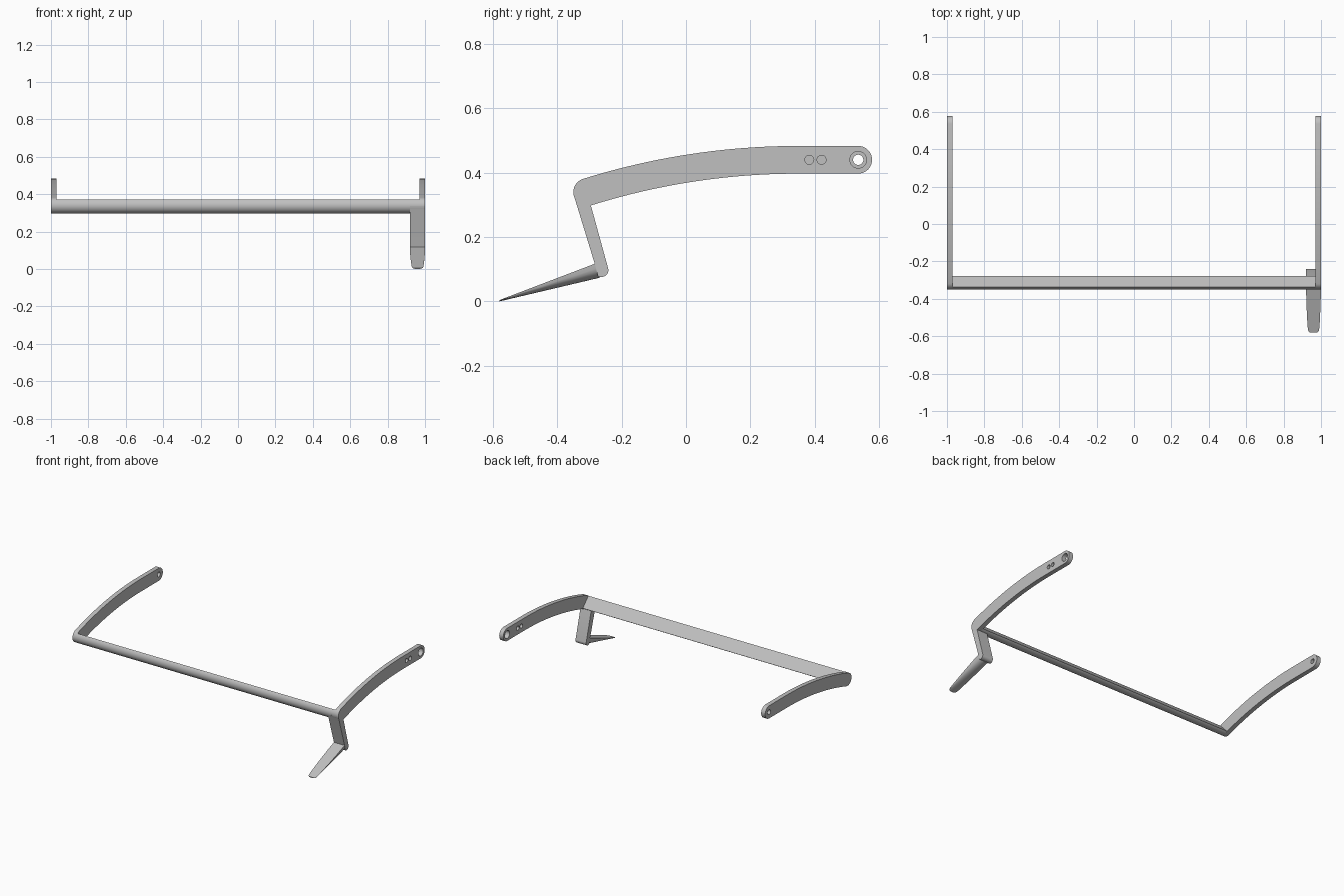
import bpy, bmesh, math
from math import sin, cos, pi, radians
from mathutils import Matrix, Vector

if "Cube" in bpy.data.objects:
    bpy.data.objects.remove(bpy.data.objects["Cube"], do_unlink=True)

steel = bpy.data.materials.new("grey_steel")
steel.use_nodes = True
steel.diffuse_color = (0.53, 0.53, 0.53, 1)
steel.node_tree.nodes["Principled BSDF"].inputs["Base Color"].default_value = (0.53, 0.53, 0.53, 1)


def add_object(name, bm):
    mesh = bpy.data.meshes.new(name)
    bmesh.ops.recalc_face_normals(bm, faces=bm.faces)
    bm.to_mesh(mesh)
    bm.free()
    mesh.materials.clear()
    mesh.materials.append(steel)
    obj = bpy.data.objects.new(name, mesh)
    bpy.context.collection.objects.link(obj)
    bpy.ops.object.select_all(action='DESELECT')
    obj.select_set(True)
    bpy.context.view_layer.objects.active = obj
    bpy.ops.object.shade_smooth_by_angle(angle=radians(35))
    return obj


def arc(center, r, start, end, n):
    """Points of an arc in the side plane (y, z), angles in degrees."""
    return [(center[0] + r * cos(radians(start + (end - start) * i / n)),
             center[1] + r * sin(radians(start + (end - start) * i / n))) for i in range(n + 1)]


def plate(name, outlines, x0, x1):
    """Extrude side outlines from x0 to x1; inner outlines become holes."""
    curve = bpy.data.curves.new(name + "_outline", 'CURVE')
    curve.dimensions = '2D'
    curve.fill_mode = 'BOTH'
    curve.extrude = (x1 - x0) / 2
    for pts in outlines:
        spline = curve.splines.new('POLY')
        spline.points.add(len(pts) - 1)
        for p, (y, z) in zip(spline.points, pts):
            p.co = (y, z, 0, 1)
        spline.use_cyclic_u = True
    helper = bpy.data.objects.new(name + "_outline", curve)
    bpy.context.collection.objects.link(helper)
    bpy.context.view_layer.update()
    mesh = bpy.data.meshes.new_from_object(helper.evaluated_get(bpy.context.evaluated_depsgraph_get()))
    bpy.data.objects.remove(helper, do_unlink=True)
    bpy.data.curves.remove(curve)
    bm = bmesh.new()
    bm.from_mesh(mesh)
    bpy.data.meshes.remove(mesh)
    bmesh.ops.remove_doubles(bm, verts=bm.verts, dist=0.0001)
    # side plane (local x, y, depth) becomes (y, z, x)
    turn = Matrix(((0, 0, 1, (x0 + x1) / 2), (1, 0, 0, 0), (0, 1, 0, 0), (0, 0, 0, 1)))
    bmesh.ops.transform(bm, matrix=turn, verts=bm.verts)
    return add_object(name, bm)


# Arm outline: a straight rear end, then a gentle bow down to the round front corner
HALF = 0.043
PIVOT = (0.535, 0.44)
BOW = 2.2
bow_center = (0.35, PIVOT[1] - BOW)
CORNER = (-0.307, bow_center[1] + math.sqrt(BOW ** 2 - (0.35 + 0.307) ** 2))
tilt = math.degrees(math.asin((0.35 + 0.307) / BOW))

arm = arc(PIVOT, HALF, -90, 90, 20)
arm += arc(bow_center, BOW + HALF, 90, 90 + tilt, 20)
arm += arc(CORNER, HALF, 90 + tilt, 270 + tilt, 20)[1:-1]
arm += arc(bow_center, BOW - HALF, 90 + tilt, 90, 20)


def hole(y, r):
    return arc((y, PIVOT[1]), r, 0, 345, 23)


plate("left_arm", [arm, hole(PIVOT[0], 0.026), hole(0.383, 0.014), hole(0.421, 0.014)], 0.97, 1.0)
plate("right_arm", [arm, hole(PIVOT[0], 0.016)], -1.0, -0.97)

# Cross bar: half-round front with a flat sloping back
plate("cross_bar", [arc(CORNER, HALF, 133, 313, 24)], -0.97, 0.97)

# Leg: leans back from the corner down to a rounded heel
leg = [(-0.3495, 0.333), (-0.282, 0.112)]
leg += arc((-0.262, 0.097), 0.021, 235, 375, 10)
leg += [(-0.296, 0.3), (-0.304, 0.325)]
plate("leg", [leg], 0.92, 1.0)

# Foot: flat top, rounded belly, tapering to a thin toe
bm = bmesh.new()
rings = []
for y, half_width in ((-0.268, 0.04), (-0.35, 0.04), (-0.45, 0.037), (-0.53, 0.033),
                      (-0.565, 0.03), (-0.574, 0.027), (-0.58, 0.02)):
    top = 0.004 + (y + 0.58) * 0.381
    depth = top - (y + 0.58) * 0.236
    rings.append([bm.verts.new((0.96 + half_width * cos(a), y, top - depth * sin(a) ** 0.7))
                  for a in [max(0.0, pi * i / 14) if i < 14 else pi for i in range(15)]
                  for a in [a if a < pi else pi - 1e-9]])
for r0, r1 in zip(rings, rings[1:]):
    for i in range(15):
        j = (i + 1) % 15
        bm.faces.new((r0[i], r0[j], r1[j], r1[i]))
bm.faces.new(rings[0])
bm.faces.new(rings[-1])
add_object("foot", bm)
